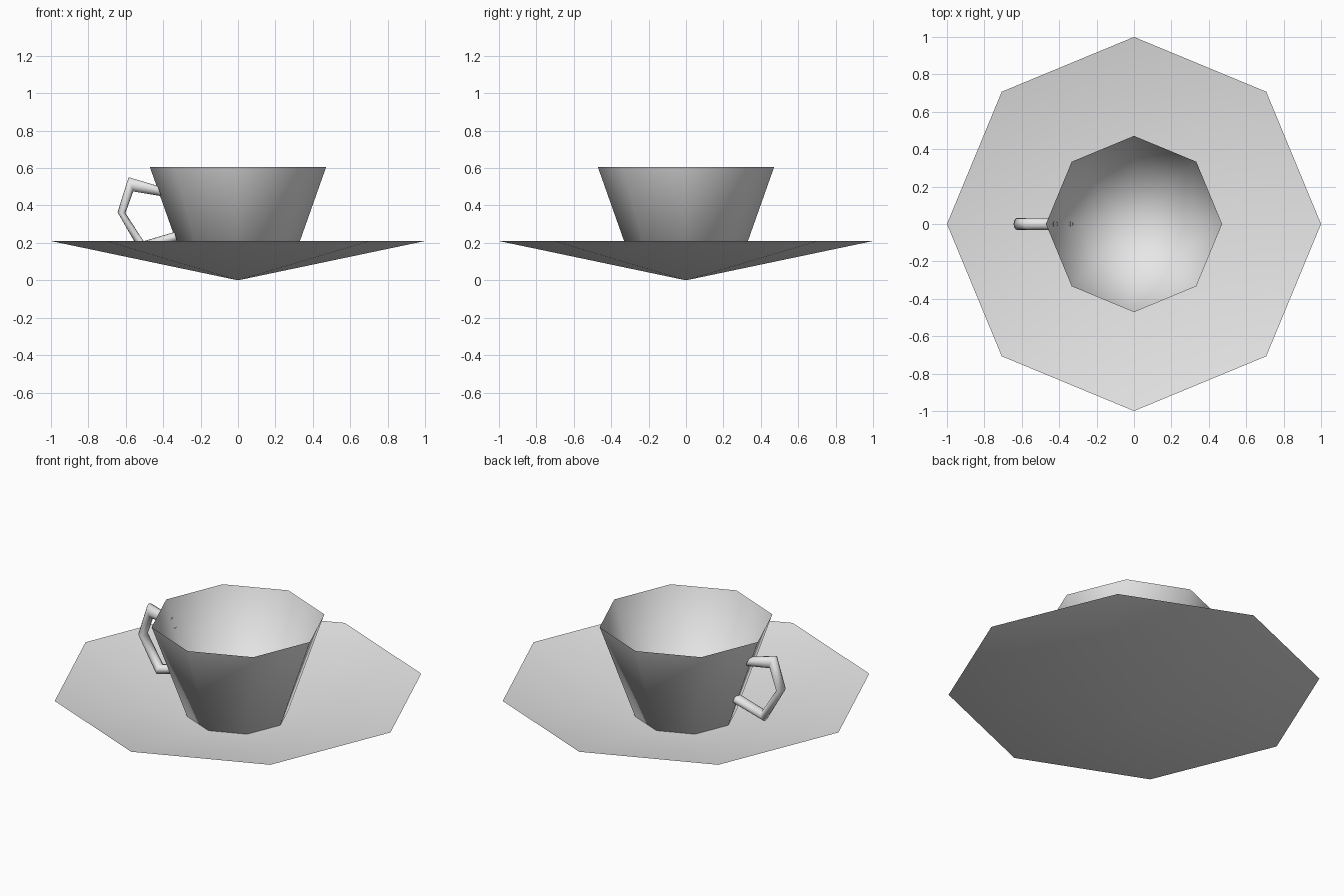
import bpy, bmesh
from math import sin, cos, pi

cube = bpy.data.objects.get("Cube")
if cube:
    bpy.data.objects.remove(cube, do_unlink=True)

china = bpy.data.materials.new("pale grey china")
china.use_nodes = True
china.diffuse_color = (0.8, 0.8, 0.8, 1)
china.node_tree.nodes["Principled BSDF"].inputs["Base Color"].default_value = (0.8, 0.8, 0.8, 1)


def finish(name, bm):
    """Turn a bmesh into a smooth-shaded china object."""
    for face in bm.faces:
        face.smooth = True
    mesh = bpy.data.meshes.new(name)
    bm.to_mesh(mesh)
    bm.free()
    mesh.materials.append(china)
    obj = bpy.data.objects.new(name, mesh)
    bpy.context.collection.objects.link(obj)
    return obj


def bridge(bm, a, b):
    """Join two rings of equal length with quads."""
    n = len(a)
    for i in range(n):
        j = (i + 1) % n
        bm.faces.new((a[i], a[j], b[j], b[i]))


def turned(name, base_z, profile, sides=8):
    """Thin turned shell: a centre point at base_z, then (radius, z) rings."""
    bm = bmesh.new()
    centre = bm.verts.new((0, 0, base_z))
    rings = []
    for r, z in profile:
        angles = [2 * pi * i / sides for i in range(sides)]
        rings.append([bm.verts.new((r * cos(a), r * sin(a), z)) for a in angles])
    first = rings[0]
    for i in range(sides):
        bm.faces.new((centre, first[(i + 1) % sides], first[i]))
    for lower, upper in zip(rings, rings[1:]):
        bridge(bm, lower, upper)
    return finish(name, bm)


def handle_tube(name, outer, inner, half_width, sides=12):
    """Mitred tube whose outer and inner corners are given as (x, z)."""
    bm = bmesh.new()
    rings = []
    for (ox, oz), (ix, iz) in zip(outer, inner):
        ring = []
        for k in range(sides):
            a = 2 * pi * k / sides
            t = (1 + cos(a)) / 2
            ring.append(bm.verts.new((ix + (ox - ix) * t, half_width * sin(a), iz + (oz - iz) * t)))
        rings.append(ring)
    for a, b in zip(rings, rings[1:]):
        bridge(bm, a, b)
    bmesh.ops.recalc_face_normals(bm, faces=bm.faces)
    return finish(name, bm)


# Saucer: a shallow eight-sided cone
turned("saucer", 0, [(1, 0.21)])

# Cup: a flared eight-sided shell with a closed floor
turned("cup", 0.06, [(0.278, 0.06), (0.471, 0.605)])

# Handle: angular loop ending at the cup wall
handle_tube(
    "handle",
    outer=[(-0.43, 0.505), (-0.585, 0.551), (-0.644, 0.364), (-0.523, 0.153), (-0.325, 0.207)],
    inner=[(-0.41, 0.45), (-0.56, 0.475), (-0.602, 0.36), (-0.505, 0.209), (-0.34, 0.258)],
    half_width=0.033,
)
